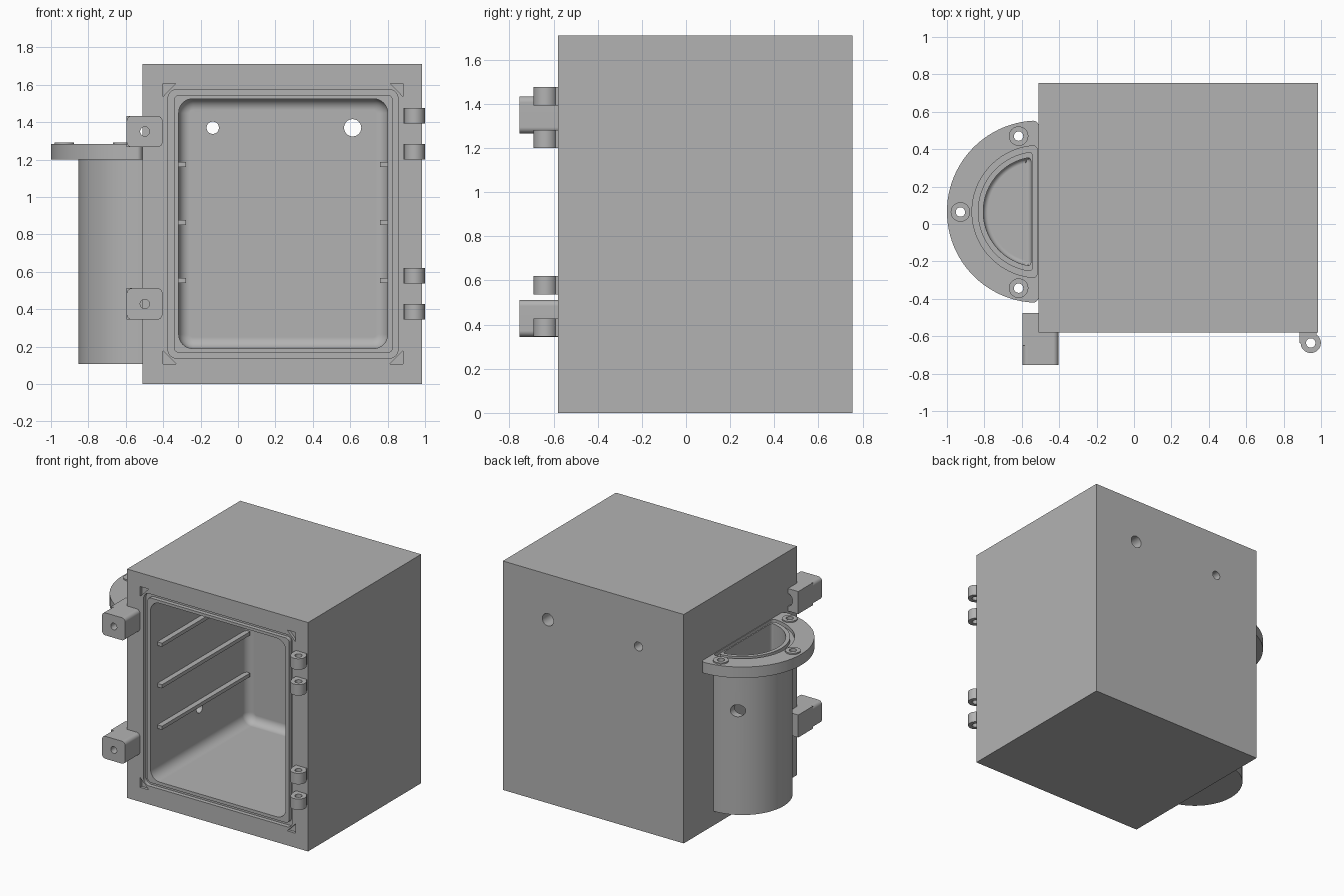
import bpy, bmesh
from math import radians, cos, sin, acos, pi
from mathutils import Vector

if "Cube" in bpy.data.objects:
    bpy.data.objects.remove(bpy.data.objects["Cube"])

grey = bpy.data.materials.new("plain grey")
grey.use_nodes = True
COLOUR = (0.45, 0.45, 0.45, 1)
grey.diffuse_color = COLOUR
grey.node_tree.nodes["Principled BSDF"].inputs["Base Color"].default_value = COLOUR


def prism(name, outline, axis, lo, hi, corner=0, end=0):
    """Extrude an outline along an axis; round its sharp corners and, optionally, one end."""
    place = {"x": lambda p, t: (t, *p), "y": lambda p, t: (p[0], t, p[1]),
             "z": lambda p, t: (*p, t)}[axis]
    k = "xyz".index(axis)
    bm = bmesh.new()
    a = [bm.verts.new(place(p, lo)) for p in outline]
    b = [bm.verts.new(place(p, hi)) for p in outline]
    n = len(outline)
    bm.faces.new(a)
    bm.faces.new(b[::-1])
    for i in range(n):
        j = (i + 1) % n
        bm.faces.new((a[i], b[i], b[j], a[j]))
    bmesh.ops.recalc_face_normals(bm, faces=bm.faces)
    if corner:
        edges = [e for e in bm.edges if abs(e.verts[0].co[k] - e.verts[1].co[k]) > 1e-4
                 and e.calc_face_angle() > 0.6]
        bmesh.ops.bevel(bm, geom=edges, offset=corner, segments=8, profile=0.5, affect="EDGES")
    if end:
        edges = [e for e in bm.edges if all(abs(v.co[k] - hi) < 1e-4 for v in e.verts)]
        bmesh.ops.bevel(bm, geom=edges, offset=end, segments=8, profile=0.5, affect="EDGES")
    mesh = bpy.data.meshes.new(name)
    bm.to_mesh(mesh)
    bm.free()
    mesh.materials.append(grey)
    obj = bpy.data.objects.new(name, mesh)
    bpy.context.collection.objects.link(obj)
    return obj


def rect(u0, u1, v0, v1):
    return [(u0, v0), (u1, v0), (u1, v1), (u0, v1)]


def circle(u, v, r, n=40):
    return [(u + r * cos(2 * pi * i / n), v + r * sin(2 * pi * i / n)) for i in range(n)]


def half_round(r, right, n=48):
    """D outline bulging to -x, closed by a straight side at x = right."""
    start = acos((right - HX) / r)
    step = 2 * (pi - start) / n
    return [(HX + r * cos(start + i * step), HY + r * sin(start + i * step)) for i in range(n + 1)]


def combine(obj, tools, operation="DIFFERENCE"):
    """Apply booleans and remove the tools."""
    for tool in tools:
        mod = obj.modifiers.new("boolean", "BOOLEAN")
        mod.operation, mod.solver, mod.object = operation, "EXACT", tool
        deps = bpy.context.evaluated_depsgraph_get()
        mesh = bpy.data.meshes.new_from_object(obj.evaluated_get(deps))
        obj.modifiers.clear()
        obj.data = mesh
        bpy.data.objects.remove(tool)
    return obj


def finish(obj):
    bpy.ops.object.select_all(action="DESELECT")
    obj.select_set(True)
    bpy.context.view_layer.objects.active = obj
    bpy.ops.object.shade_smooth_by_angle(angle=radians(30))
    mod = obj.modifiers.new("weighted normals", "WEIGHTED_NORMAL")
    mod.keep_sharp = True


FRONT, BACK, LEFT, RIGHT = -0.58, 0.755, -0.51, 0.985
HX, HY = -0.513, 0.066      # centre of the side housing
CABLE = circle(0.0, 0.5, 0.035)

# Cabinet with rounded cavity
cabinet = prism("cabinet", rect(LEFT, RIGHT, 0, 1.71), "y", FRONT, BACK)
cavity = prism("cavity", rect(-0.317, 0.8, 0.19, 1.525), "y", FRONT - 0.1, 0.565, 0.075, 0.06)
# Seal groove around the opening
groove = prism("groove", rect(-0.374, 0.855, 0.138, 1.574), "y", FRONT - 0.1, FRONT + 0.03, 0.045)
core = prism("core", rect(-0.343, 0.828, 0.166, 1.546), "y", FRONT - 0.2, FRONT + 0.1, 0.03)
tools = [cavity, combine(groove, [core])]
# Triangular corner notches
for x, sx in ((-0.402, 1), (0.883, -1)):
    for z, sz in ((0.108, 1), (1.608, -1)):
        tri = [(x, z), (x + sx * 0.07, z), (x, z + sz * 0.072)]
        tools.append(prism("notch", tri, "y", FRONT - 0.1, FRONT + 0.02))
# Holes in the back wall and to the side housing
for x, r in ((-0.135, 0.033), (0.613, 0.046)):
    tools.append(prism("back hole", circle(x, 1.37, r), "y", 0.45, 0.9))
tools.append(prism("cable hole", CABLE, "x", -0.6, -0.25))
finish(combine(cabinet, tools))

# Shelf rails
for side, x0, x1 in (("right", -0.33, -0.278), ("left", 0.758, 0.81)):
    for i, z in enumerate((0.54, 0.85, 1.16)):
        finish(prism(f"shelf_rail_{side}_{i + 1}", rect(x0, x1, z, z + 0.027), "y", -0.5, 0.54))

# Half-round side housing with flange and screw bosses
housing = prism("side_housing", half_round(0.34, -0.505), "z", 0.108, 1.25)
SCREWS = ((-0.928, 0.064), (-0.617, 0.47), (-0.617, -0.343))
parts = [prism("flange", half_round(0.487, -0.507), "z", 1.2, 1.282, 0.04)]
parts += [prism("boss", circle(x, y, 0.052), "z", 1.25, 1.292) for x, y in SCREWS]
combine(housing, parts, "UNION")
pocket = prism("pocket", half_round(0.293, -0.55), "z", 1.4, 0.16, 0.03, 0.025)
groove = prism("groove", half_round(0.353, -0.515), "z", 1.255, 1.4, 0.035)
core = prism("core", half_round(0.322, -0.54), "z", 1.2, 1.5, 0.03)
tools = [pocket, combine(groove, [core])]
tools += [prism("screw hole", circle(x, y, 0.025), "z", 1.1, 1.4) for x, y in SCREWS]
tools.append(prism("port", circle(-0.68, 0.886, 0.045), "y", 0.2, 0.6))
tools.append(prism("cable hole", CABLE, "x", -0.6, -0.45))
finish(combine(housing, tools))

# Latch blocks on the front corner
for name, z in (("lower", 0.428), ("upper", 1.35)):
    latch = prism(f"{name}_latch_block", rect(-0.595, -0.404, z - 0.084, z + 0.084),
                  "y", -0.755, FRONT, 0.028)
    wrap = prism("wrap", rect(-0.595, LEFT + 0.005, z - 0.084, z + 0.084), "y", -0.65, -0.475)
    combine(latch, [wrap], "UNION")
    bolt = prism("bolt", circle(-0.498, z, 0.025), "y", -0.9, -0.4)
    nut = prism("nut", circle(-0.498, z, 0.05), "y", -0.555, -0.4)
    finish(combine(latch, [bolt, nut]))

# Hinge knuckles
for i, z in enumerate((0.345, 0.537, 1.2, 1.393)):
    knuckle = prism(f"hinge_knuckle_{i + 1}", circle(0.945, -0.636, 0.054), "z", z, z + 0.082)
    web = prism("web", rect(0.885, 0.975, -0.636, FRONT + 0.005), "z", z, z + 0.082)
    pin = prism("pin", circle(0.945, -0.636, 0.025), "z", z - 0.1, z + 0.2)
    combine(knuckle, [web], "UNION")
    finish(combine(knuckle, [pin]))
